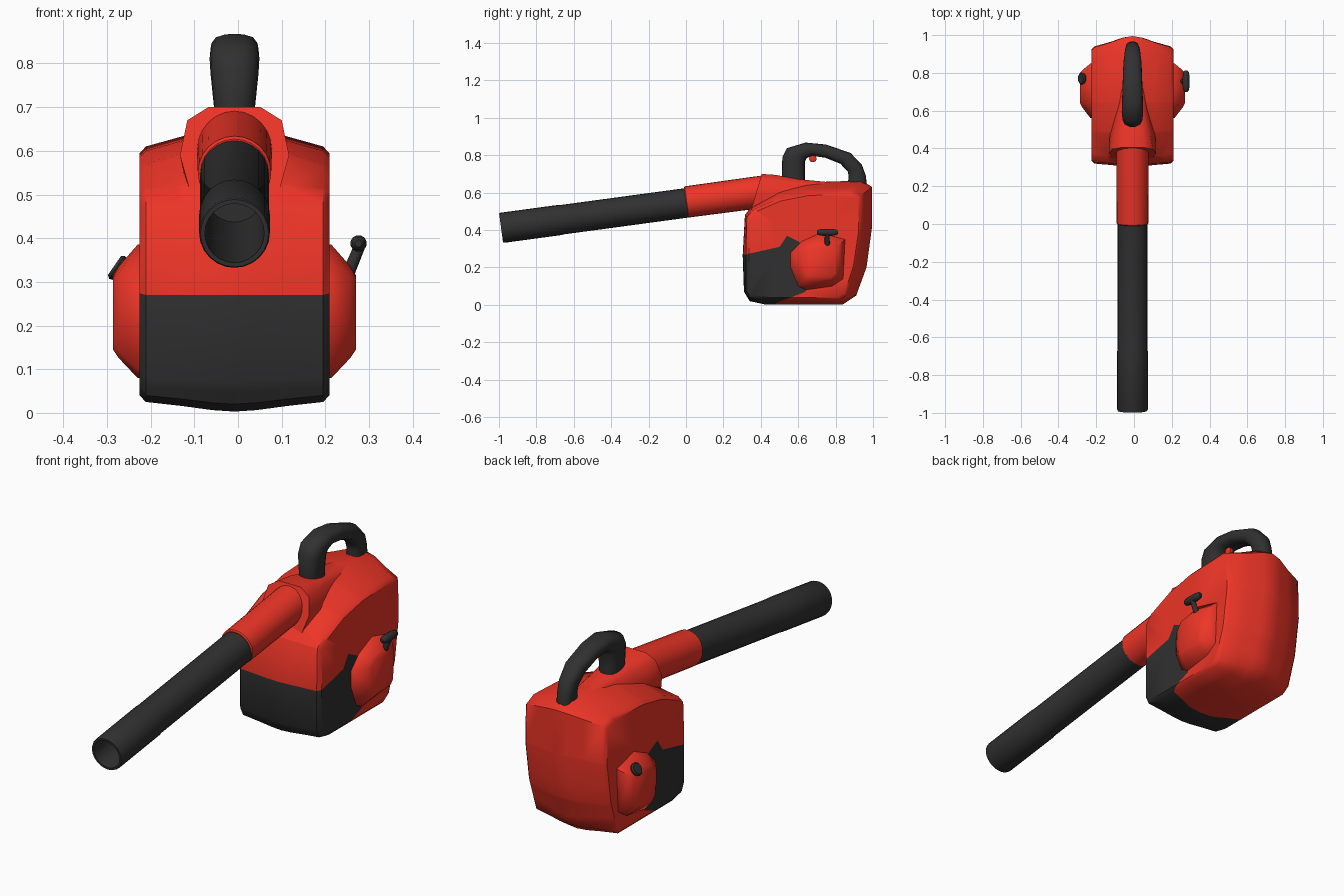
import bpy, bmesh
from math import cos, sin, pi, radians
from mathutils import Vector

if "Cube" in bpy.data.objects:
    bpy.data.objects.remove(bpy.data.objects["Cube"])

CX = -0.008  # centre plane of the machine


def material(name, rgb):
    m = bpy.data.materials.new(name)
    m.diffuse_color = (*rgb, 1)
    m.use_nodes = True
    m.node_tree.nodes["Principled BSDF"].inputs["Base Color"].default_value = m.diffuse_color
    return m


RED = material("red_plastic", (0.85, 0.035, 0.02))
DARK = material("dark_plastic", (0.03, 0.03, 0.03))


def finish(name, bm, mats, angle=40):
    bmesh.ops.recalc_face_normals(bm, faces=bm.faces)
    me = bpy.data.meshes.new(name)
    bm.to_mesh(me)
    bm.free()
    for m in mats:
        me.materials.append(m)
    me.shade_smooth()
    me.set_sharp_from_angle(angle=radians(angle))
    ob = bpy.data.objects.new(name, me)
    bpy.context.collection.objects.link(ob)
    return ob


def loft(rings):
    """Skin a list of equal-sized rings and cap both ends."""
    bm = bmesh.new()
    vs = [[bm.verts.new(p) for p in r] for r in rings]
    n = len(vs[0])
    for a, b in zip(vs, vs[1:]):
        for i in range(n):
            j = (i + 1) % n
            bm.faces.new((a[i], a[j], b[j], b[i]))
    bm.faces.new(vs[0])
    bm.faces.new(vs[-1])
    return bm


def tube(start, axis, stations, n=24):
    """Rings of (distance, radius) along an axis."""
    s, d = Vector(start), Vector(axis).normalized()
    u = d.orthogonal().normalized()
    v = d.cross(u)
    return loft([[s + d * t + (u * cos(2 * pi * i / n) + v * sin(2 * pi * i / n)) * r
                  for i in range(n)] for t, r in stations])


def inside(y, z, poly):
    hit = False
    for (y1, z1), (y2, z2) in zip(poly, poly[1:] + poly[:1]):
        if (z1 > z) != (z2 > z) and y < (y2 - y1) * (z - z1) / (z2 - z1) + y1:
            hit = not hit
    return hit


# engine housing: side outline blended to centre outline (y, z)
side = [(.32, .27), (.325, .47), (.36, .51), (.50, .57), (.65, .60), (.88, .61), (.935, .585),
        (.94, .40), (.91, .20), (.86, .05), (.82, .025), (.41, .025), (.34, .04), (.32, .08)]
mid = [(.303, .265), (.315, .48), (.36, .54), (.48, .63), (.65, .655), (.94, .665), (.995, .63),
       (.995, .42), (.965, .20), (.91, .05), (.84, .003), (.42, .003), (.34, .02), (.31, .07)]
rings = []
for x, f in [(-.218, -1), (-.203, 0), (-.12, .42), (-.05, .85), (0, 1),
             (.05, .85), (.12, .42), (.203, 0), (.218, -1)]:
    if f < 0:  # slightly shrunken side face
        ring = [(.63 + (y - .63) * .945, .31 + (z - .31) * .945) for y, z in side]
    else:
        ring = [(a + (c - a) * f, b + (d - b) * f) for (a, b), (c, d) in zip(side, mid)]
    rings.append([(CX + x, y, z) for y, z in ring])
bm = loft(rings)

# dark tank region cut into the housing surface
tank = [(.2, .27), (.32, .27), (.50, .31), (.54, .37), (.60, .34), (.64, .31),
        (.64, .07), (.48, .01), (.48, -.05), (.2, -.05)]
for (y1, z1), (y2, z2) in zip(tank[1:-1], tank[2:-1]):
    bmesh.ops.bisect_plane(bm, geom=bm.verts[:] + bm.edges[:] + bm.faces[:], dist=1e-5,
                           plane_co=(0, y1, z1), plane_no=(0, z1 - z2, y2 - y1))
bmesh.ops.bisect_plane(bm, geom=bm.verts[:] + bm.edges[:] + bm.faces[:], dist=1e-5,
                       plane_co=(0, 0, .27), plane_no=(0, 0, 1))
for f in bm.faces:
    c = f.calc_center_median()
    f.material_index = int(inside(c.y, c.z, tank))
finish("engine_housing", bm, [RED, DARK])

# raised side covers
base = [(.56, .20), (.60, .10), (.64, .08), (.78, .10), (.84, .14), (.85, .35), (.72, .385), (.62, .34), (.56, .28)]
top = [(.64, .20), (.645, .16), (.66, .145), (.78, .15), (.795, .17), (.80, .30), (.74, .315), (.66, .31), (.64, .28)]
for s, name in ((1, "right_cover"), (-1, "left_cover")):
    rings = [[(CX + s * .205, y, z) for y, z in base], [(CX + s * .222, y, z) for y, z in base]]
    for x, k in ((.265, .3), (.278, 0)):
        rings.append([(CX + s * x, c + (a - c) * k, d + (b - d) * k)
                      for (a, b), (c, d) in zip(base, top)])
    finish(name, loft(rings), [RED], 50)

# shroud where the outlet tube leaves the housing
rings = []
for y, slope, half in [
        (.345, .30, [(.10, .50), (.125, .59), (.108, .67), (.06, .70)]),
        (.46, .10, [(.105, .50), (.12, .59), (.095, .665), (.055, .695)]),
        (.60, 0, [(.09, .50), (.09, .60), (.07, .655), (.045, .672)]),
        (.78, 0, [(.07, .50), (.06, .60), (.05, .64), (.035, .655)])]:
    pts = half + [(-x, z) for x, z in reversed(half)]
    rings.append([(CX + x, y + (z - .5) * slope, z) for x, z in pts])
finish("outlet_shroud", loft(rings), [RED], 50)

# red outlet tube and long dark blower pipe with open mouth
down = (0, -1, -.135)
finish("outlet_tube", tube((CX, .46, .612), down, [(0, .086), (.10, .086), (.46, .084), (.465, .078)]), [RED])
finish("blower_pipe", tube((CX, .03, .549), down, [(0, .079), (.70, .079), (.71, .081), (1.02, .081),
                                                   (1.028, .078), (1.028, .068), (.35, .066)]), [DARK])

# carry handle from outer/inner outline pairs (outer y, z, inner y, z, half width)
rings = []
for oy, oz, iy, iz, w in [(.515, .64, .635, .64, .046), (.513, .70, .635, .70, .047), (.515, .79, .635, .765, .055),
                          (.54, .838, .645, .785, .057), (.64, .868, .675, .797, .055),
                          (.75, .857, .745, .787, .052), (.88, .812, .825, .755, .048),
                          (.94, .75, .865, .712, .042), (.962, .69, .870, .685, .038), (.968, .62, .862, .63, .038)]:
    o, i = Vector((CX, oy, oz)), Vector((CX, iy, iz))
    c, r = (o + i) / 2, (o - i) / 2
    ring = []
    for k in range(16):
        a = 2 * pi * k / 16
        sq = (abs(cos(a)) ** 4 + abs(sin(a)) ** 4) ** -.25  # rounded-square section
        sq = min(1.0, 1 / max(abs(cos(a)), abs(sin(a)))) * (1 + sq) / 2 if sq > 1 else 1
        ring.append(c + r * cos(a) * sq + Vector((w * sin(a) * sq, 0, 0)))
    rings.append(ring)
finish("carry_handle", loft(rings), [DARK], 50)

# trigger under the handle
finish("trigger", tube((CX - .012, .678, .782), (1, 0, 0), [(0, .014), (.004, .02), (.02, .02), (.024, .014)], 12), [RED])

# starter pull: stem and cross bar
finish("starter_stem", tube((.24, .755, .29), (.04, 0, .095), [(0, .016), (.05, .014), (.10, .013)], 10), [DARK])
finish("starter_bar", tube((.276, .70, .388), (0, 1, 0), [(0, .008), (.008, .015), (.03, .019), (.08, .019),
                                                        (.104, .015), (.112, .008)], 12), [DARK])

# round cap on the left cover
finish("left_cap", tube((-.255, .77, .318), (-.8, 0, .55), [(0, .016), (.018, .016), (.018, .029), (.027, .032), (.034, .026)], 16), [DARK])
